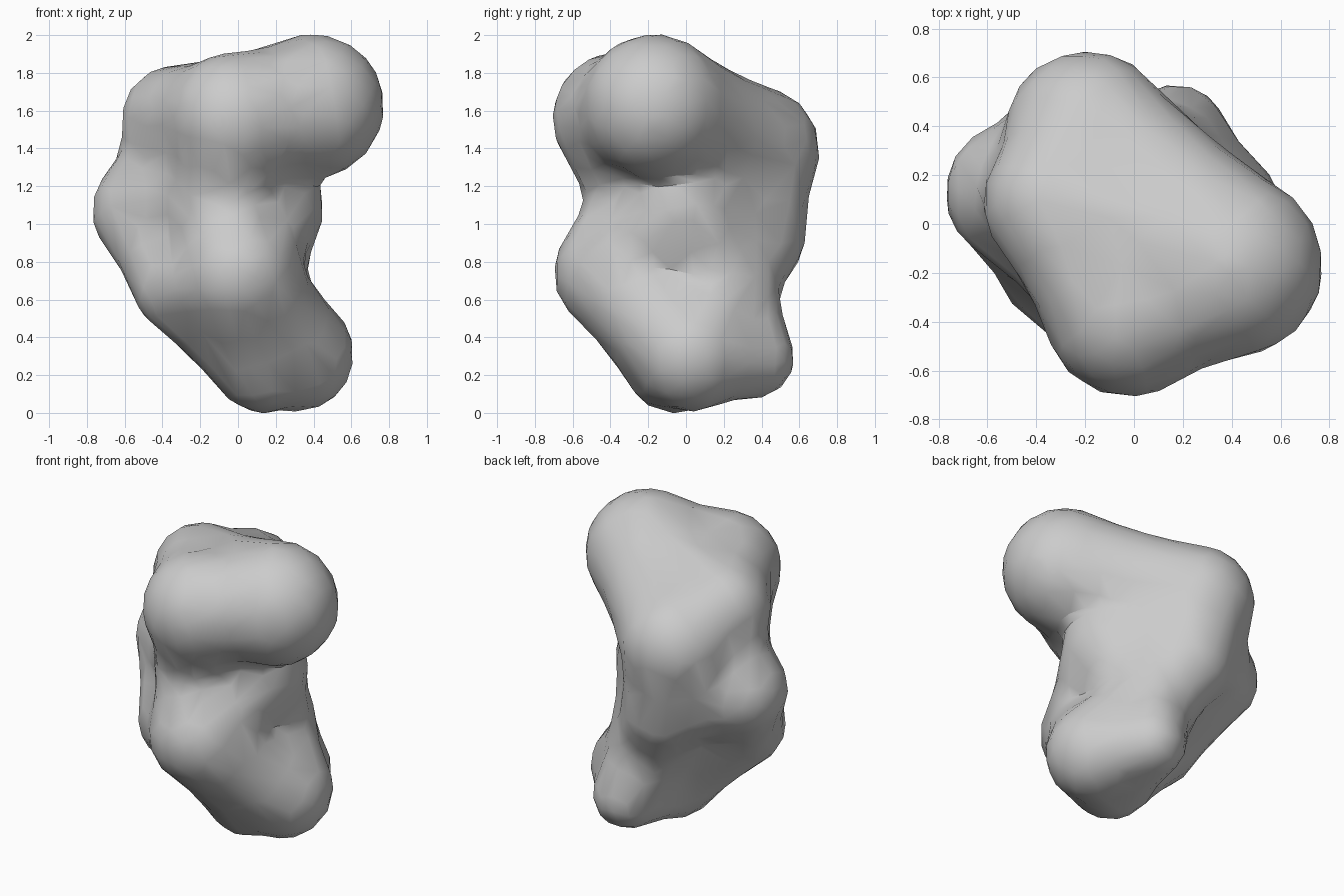
import bpy, bmesh
from mathutils import Vector, Matrix

cube = bpy.data.objects.get("Cube")
if cube:
    bpy.data.objects.remove(cube, do_unlink=True)

# Lobes of the lump: centre and radius
LOBES = {
    "head":       ((0.395, -0.17, 1.625), 0.385),
    "brow":       ((-0.02, -0.36, 1.56), 0.355),
    "nape":       ((-0.19, 0.37, 1.39), 0.345),
    "shoulder":   ((-0.33, 0.09, 1.55), 0.295),
    "upper_arm":  ((-0.38, 0.12, 1.36), 0.25),
    "loin":       ((-0.33, 0.25, 1.06), 0.28),
    "elbow":      ((-0.49, 0.13, 1.07), 0.29),
    "neck":       ((-0.09, -0.23, 1.13), 0.30),
    "core":       ((0.13, -0.02, 1.08), 0.33),
    "belly":      ((0.00, -0.385, 0.74), 0.32),
    "back":       ((-0.11, 0.36, 0.94), 0.28),
    "hip":        ((-0.30, -0.17, 0.67), 0.26),
    "rump":       ((0.06, 0.20, 0.66), 0.30),
    "toe":        ((0.13, -0.06, 0.275), 0.28),
    "foot_front": ((0.31, 0.02, 0.31), 0.31),
    "foot_back":  ((0.17, 0.36, 0.29), 0.22),
}
# Tapered bridges between neighbouring lobes
LINKS = [
    ("head", "brow"), ("head", "nape"), ("brow", "shoulder"),
    ("shoulder", "nape"), ("head", "shoulder"), ("shoulder", "upper_arm"),
    ("upper_arm", "elbow"), ("upper_arm", "nape"),
    ("brow", "neck"), ("neck", "belly"), ("neck", "core"), ("core", "nape"),
    ("core", "elbow"), ("nape", "back"), ("nape", "loin"),
    ("loin", "elbow"), ("loin", "back"), ("loin", "hip"), ("core", "back"),
    ("back", "rump"), ("core", "belly"), ("neck", "shoulder"),
    ("neck", "elbow"), ("elbow", "hip"), ("hip", "belly"), ("hip", "rump"),
    ("hip", "toe"), ("belly", "toe"), ("belly", "foot_front"),
    ("belly", "rump"), ("rump", "foot_front"), ("rump", "foot_back"),
    ("rump", "toe"), ("toe", "foot_front"), ("toe", "foot_back"),
    ("foot_front", "foot_back"), ("core", "rump"),
]


def add_ball(bm, centre, radius):
    bmesh.ops.create_icosphere(bm, subdivisions=3, radius=radius,
                               matrix=Matrix.Translation(centre))


bm = bmesh.new()
for centre, radius in LOBES.values():
    add_ball(bm, Vector(centre), radius)
for a, b in LINKS:
    (ca, ra), (cb, rb) = LOBES[a], LOBES[b]
    for i in (1, 2, 3, 4):
        t = i / 5
        pinch = 1 - 0.25 * t * (1 - t)
        add_ball(bm, Vector(ca).lerp(Vector(cb), t), (ra + (rb - ra) * t) * pinch)
mesh = bpy.data.meshes.new("boulder")
bm.to_mesh(mesh)
bm.free()
boulder = bpy.data.objects.new("boulder", mesh)
bpy.context.collection.objects.link(boulder)
bpy.ops.object.select_all(action='DESELECT')
bpy.context.view_layer.objects.active = boulder
boulder.select_set(True)

# Fuse the lobes, soften the joins, then reduce to coarse facets
remesh = boulder.modifiers.new("fuse", 'REMESH')
remesh.mode = 'VOXEL'
remesh.voxel_size = 0.04
soften = boulder.modifiers.new("soften", 'SMOOTH')
soften.factor = 0.5
soften.iterations = 10
facet = boulder.modifiers.new("facet", 'DECIMATE')
facet.ratio = 0.07
for name in ("fuse", "soften", "facet"):
    bpy.ops.object.modifier_apply(modifier=name)

# Plain grey stone
stone = bpy.data.materials.new("stone_grey")
stone.use_nodes = True
colour = (0.6, 0.6, 0.6, 1.0)
stone.diffuse_color = colour
bsdf = stone.node_tree.nodes["Principled BSDF"]
bsdf.inputs["Base Color"].default_value = colour
bsdf.inputs["Roughness"].default_value = 0.8
boulder.data.materials.clear()
boulder.data.materials.append(stone)
bpy.ops.object.shade_smooth_by_angle(angle=0.52)
